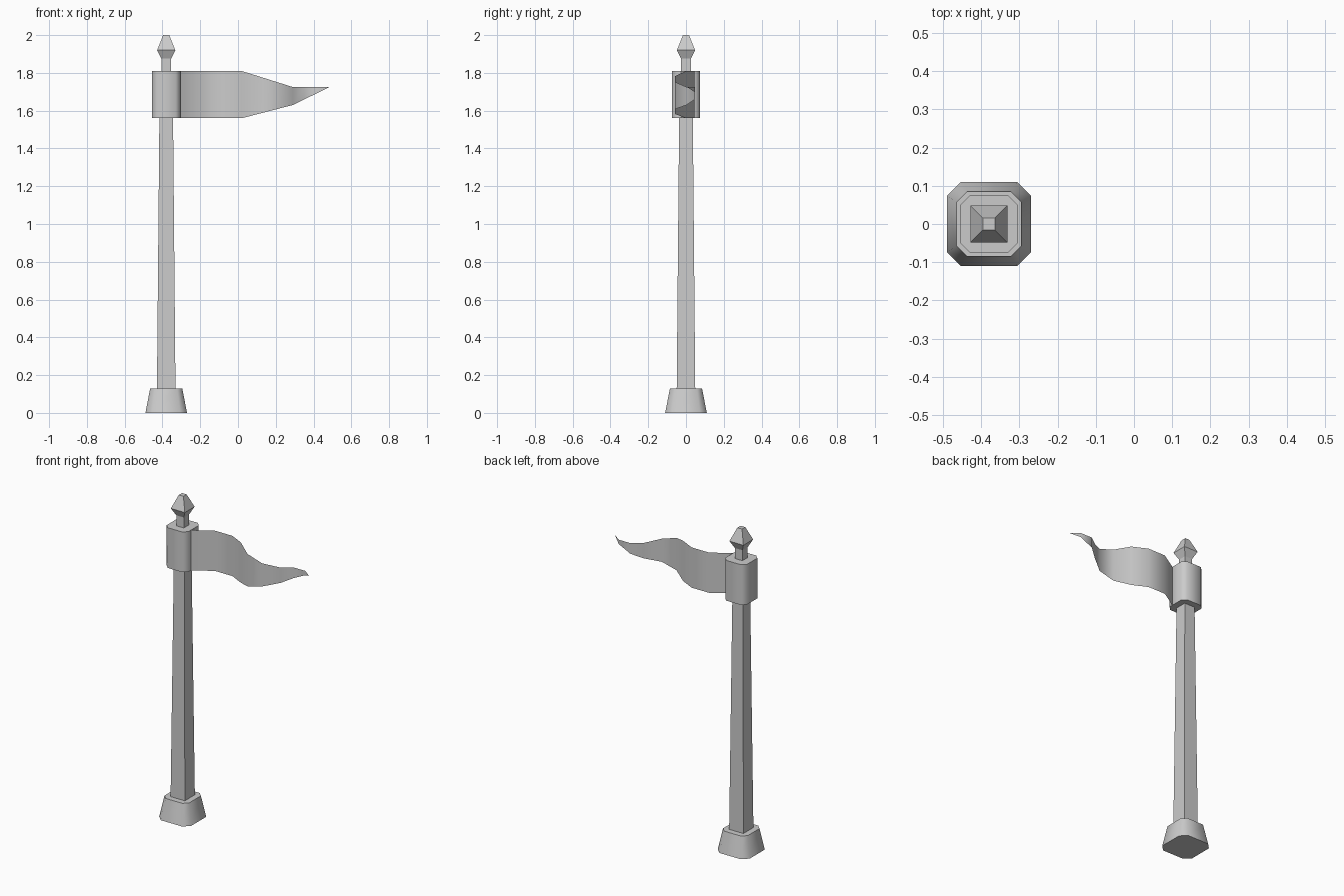
import bpy
import bmesh

if "Cube" in bpy.data.objects:
    bpy.data.objects.remove(bpy.data.objects["Cube"])

PX = -0.38  # pole axis


def finish(name, bm, smooth=None):
    bmesh.ops.recalc_face_normals(bm, faces=bm.faces)
    me = bpy.data.meshes.new(name)
    bm.to_mesh(me)
    bm.free()
    ob = bpy.data.objects.new(name, me)
    bpy.context.collection.objects.link(ob)
    if smooth:
        bpy.ops.object.select_all(action='DESELECT')
        ob.select_set(True)
        bpy.context.view_layer.objects.active = ob
        bpy.ops.object.shade_smooth_by_angle(angle=smooth)
    return ob


def section(h, c):
    """Square of half width h, with corners cut by c."""
    if c == 0:
        return [(-h, -h), (h, -h), (h, h), (-h, h)]
    k = h - c
    return [(-k, -h), (k, -h), (h, -k), (h, k), (k, h), (-k, h), (-h, k), (-h, -k)]


def loft(name, levels, cut=0.0, smooth=None):
    """Stack (z, half width) sections; cut is the corner fraction."""
    bm = bmesh.new()
    rings = [[bm.verts.new((PX + x, y, z)) for x, y in section(h, h * cut)]
             for z, h in levels]
    n = len(rings[0])
    for a, b in zip(rings, rings[1:]):
        for i in range(n):
            j = (i + 1) % n
            bm.faces.new((a[i], a[j], b[j], b[i]))
    bm.faces.new(rings[0][::-1])
    bm.faces.new(rings[-1])
    return finish(name, bm, smooth)


# Foot, tapered square pole, banner sleeve and pointed finial
loft("base", [(0, 0.11), (0.13, 0.085)], 0.33, 0.9)
loft("pole", [(0.13, 0.049), (1.58, 0.036)])
loft("banner_sleeve", [(1.56, 0.075), (1.81, 0.075)], 0.33, 0.9)
loft("finial", [(1.81, 0.026), (1.875, 0.026), (1.92, 0.048), (2.0, 0.016)])


# Waving pennant: path in plan, heights from the tapering outline
def lerp(x, x0, z0, x1, z1):
    t = min(max((x - x0) / (x1 - x0), 0), 1)
    return z0 + (z1 - z0) * t


wave = [(-0.31, -0.03), (-0.19, 0.045), (-0.07, 0.045), (0.02, 0.0), (0.105, -0.057),
        (0.205, -0.057), (0.29, 0.003), (0.35, 0.047), (0.43, 0.047)]
bm = bmesh.new()
cols = []
for x, y in wave:
    top = lerp(x, 0.02, 1.81, 0.29, 1.725)
    low = lerp(x, 0.02, 1.56, 0.29, 1.63) if x <= 0.29 else lerp(x, 0.29, 1.63, 0.485, 1.725)
    cols.append((bm.verts.new((x, y, low)), bm.verts.new((x, y, top))))
for a, b in zip(cols, cols[1:]):
    bm.faces.new((a[0], b[0], b[1], a[1]))
tip = bm.verts.new((0.485, 0.005, 1.725))
bm.faces.new((cols[-1][0], tip, cols[-1][1]))
finish("pennant", bm, 1.2)
